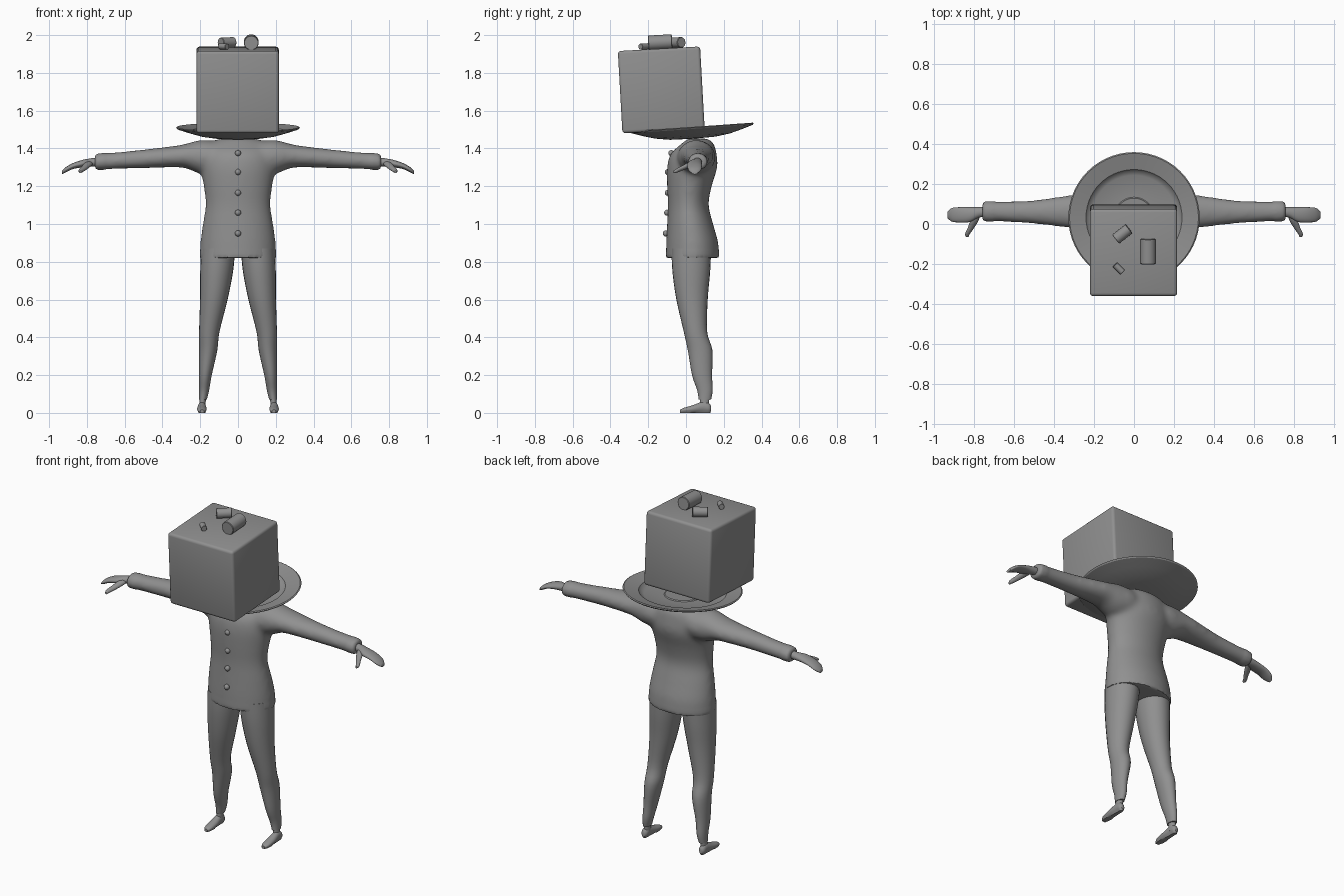
import bpy, bmesh, math
from mathutils import Matrix, Vector

if "Cube" in bpy.data.objects:
    bpy.data.objects.remove(bpy.data.objects["Cube"], do_unlink=True)

grey = bpy.data.materials.new("plain grey")
grey.use_nodes = True
COLOUR = (0.28, 0.28, 0.28, 1)
grey.diffuse_color = COLOUR
grey.node_tree.nodes["Principled BSDF"].inputs["Base Color"].default_value = COLOUR
TILT = math.radians(3.2)


def finish(name, bm, angle=40):
    bmesh.ops.recalc_face_normals(bm, faces=bm.faces)
    mesh = bpy.data.meshes.new(name)
    bm.to_mesh(mesh)
    bm.free()
    mesh.materials.append(grey)
    smooth(mesh, angle)
    obj = bpy.data.objects.new(name, mesh)
    bpy.context.collection.objects.link(obj)
    return obj


def smooth(mesh, angle):
    for p in mesh.polygons:
        p.use_smooth = True
    mesh.set_sharp_from_angle(angle=math.radians(angle))


def refine(rings, steps=4):
    """Catmull-Rom interpolation between the given rings."""
    pts = [rings[0]] + list(rings) + [rings[-1]]
    out = []
    for i in range(1, len(pts) - 2):
        for s in range(steps):
            t = s / steps
            out.append([0.5 * (2 * b + (c - a) * t + (2 * a - 5 * b + 4 * c - d) * t ** 2
                               + (3 * b - a - 3 * c + d) * t ** 3)
                        for a, b, c, d in zip(*pts[i - 1:i + 3])])
    return out + [list(rings[-1])]


def loft(bm, rings, axis, side=1, n=24):
    """Rings are (position along axis, centre a, centre b, radius a, radius b)."""
    loops = []
    for t, a, b, ra, rb in refine(rings):
        loop = []
        for k in range(n):
            w = 2 * math.pi * k / n
            u, v = a + ra * math.cos(w), b + rb * math.sin(w)
            x, y, z = {"x": (t, u, v), "y": (u, t, v), "z": (u, v, t)}[axis]
            loop.append(bm.verts.new((x * side, y, z)))
        loops.append(loop)
    for p, q in zip(loops, loops[1:]):
        for k in range(n):
            j = (k + 1) % n
            bm.faces.new((p[k], p[j], q[j], q[k]))
    faces = [bm.faces.new(loops[0]), bm.faces.new(loops[-1])]
    bmesh.ops.recalc_face_normals(bm, faces=bm.faces)
    return faces


# Coat: body and sleeves fused into one surface, blended at the shoulders
body = [(.82, 0, .035, .202, .141), (.9, 0, .033, .2, .138), (1.0, 0, .022, .187, .122),
        (1.1, 0, .012, .172, .108), (1.2, 0, .018, .182, .118), (1.3, 0, .033, .198, .133),
        (1.37, 0, .04, .19, .122), (1.42, 0, .06, .165, .09), (1.452, 0, .065, .1, .055)]
sleeve = [(0, .05, 1.37, .07, .06), (.12, .055, 1.355, .1, .085), (.2, .055, 1.355, .098, .09),
          (.27, .06, 1.36, .088, .067), (.33, .062, 1.357, .082, .058), (.5, .06, 1.345, .06, .05),
          (.65, .062, 1.335, .052, .045), (.735, .063, 1.33, .051, .044), (.757, .063, 1.328, .044, .037)]
bm = bmesh.new()
loft(bm, body, "z", n=40)
for side in (1, -1):
    loft(bm, sleeve, "x", side)
coat = finish("coat", bm)
remesh = coat.modifiers.new("fuse", "REMESH")
remesh.mode = "VOXEL"
remesh.voxel_size = 0.011
bpy.context.view_layer.objects.active = coat
coat.select_set(True)
bpy.ops.object.modifier_apply(modifier=remesh.name)
bm = bmesh.new()
bm.from_mesh(coat.data)
blend = [v for v in bm.verts if v.co.z > .86 and abs(v.co.x) < .7]
for _ in range(12):
    bmesh.ops.smooth_vert(bm, verts=blend, factor=0.5, use_axis_x=True, use_axis_y=True, use_axis_z=True)
bm.to_mesh(coat.data)
bm.free()
smooth(coat.data, 45)

# Buttons down the front
for i, (z, y) in enumerate([(1.375, -.078), (1.275, -.096), (1.165, -.096), (1.06, -.1), (.95, -.107)]):
    bm = bmesh.new()
    bmesh.ops.create_uvsphere(bm, u_segments=12, v_segments=8, radius=.016,
                              matrix=Matrix.Translation((0, y, z)))
    finish(f"button_{i + 1}", bm, 60)

# Limbs
leg = [(.07, .186, .1, .021, .033), (.12, .18, .1, .027, .041), (.2, .173, .085, .034, .053),
       (.33, .158, .075, .048, .065), (.43, .152, .05, .054, .062), (.6, .128, .032, .073, .083),
       (.75, .113, .028, .087, .1), (.87, .105, .028, .09, .105)]
ankle = [(.02, .19, .098, .02, .027), (.05, .188, .098, .017, .024), (.1, .186, .1, .017, .026)]
foot = [(-.032, .19, .009, .01, .008), (-.01, .191, .014, .022, .013), (.04, .191, .021, .025, .021),
        (.09, .191, .03, .021, .03), (.12, .191, .026, .019, .026), (.133, .191, .022, .01, .014)]
palm = [(.73, .06, 1.33, .024, .023), (.775, .058, 1.326, .026, .022), (.82, .047, 1.32, .037, .02),
        (.87, .046, 1.308, .038, .016), (.91, .046, 1.288, .034, .014), (.932, .046, 1.272, .016, .009)]
thumb = [(-.065, .833, 1.276, .006, .006), (-.05, .832, 1.282, .012, .011),
         (-.02, .815, 1.296, .016, .013), (.015, .798, 1.312, .02, .015), (.045, .785, 1.322, .018, .014)]
for side, label in ((1, "left"), (-1, "right")):
    for part, rings, axis in (("leg", leg, "z"), ("hand", palm, "x"), ("thumb", thumb, "y")):
        bm = bmesh.new()
        loft(bm, rings, axis, side)
        finish(f"{label}_{part}", bm, 50)
    bm = bmesh.new()
    loft(bm, ankle, "z", side)
    loft(bm, foot, "y", side)
    for v in bm.verts:  # flat sole
        v.co.z = 0 if v.co.z < .006 else v.co.z
    finish(f"{label}_foot", bm, 50)

# Plate: lathed profile with a stepped well
profile = [(0, -.026), (.095, -.026), (.1, -.031), (.21, -.03), (.23, -.022), (.24, -.01), (.25, -.008),
           (.322, .007), (.328, .003), (.322, -.004), (.26, -.024), (.2, -.041), (.12, -.053), (0, -.056)]
bm = bmesh.new()
verts = [bm.verts.new((r, 0, z)) for r, z in profile]
edges = [bm.edges.new(pair) for pair in zip(verts, verts[1:])]
bmesh.ops.spin(bm, geom=verts + edges, axis=(0, 0, 1), cent=(0, 0, 0), angle=2 * math.pi, steps=56)
bmesh.ops.remove_doubles(bm, verts=bm.verts, dist=1e-4)
plate = finish("plate", bm, 30)
plate.location = (0, .032, 1.507)
plate.rotation_euler.x = math.radians(4)

# Block head with rounded edges
bm = bmesh.new()
bmesh.ops.create_cube(bm, size=.436)
bmesh.ops.bevel(bm, geom=bm.edges[:], offset=.016, segments=3, profile=.5, affect="EDGES")
head = finish("block_head", bm, 60)
head.location = (-.002, -.131, 1.71)
head.rotation_euler.x = TILT

# Rolls lying on top of the block
rolls = [("large_roll", (.07, -.137, 1.962), .039, .127, 90), ("medium_roll", (-.058, -.05, 1.96), .028, .085, 38),
         ("small_roll", (-.076, -.222, 1.94), .016, .054, -45)]
for name, centre, radius, length, turn in rolls:
    bm = bmesh.new()
    bmesh.ops.create_cone(bm, cap_ends=True, segments=24, radius1=radius, radius2=radius, depth=length)
    bmesh.ops.bevel(bm, geom=[e for e in bm.edges if abs(e.verts[0].co.z - e.verts[1].co.z) < 1e-5],
                    offset=radius * .08, segments=1, affect="EDGES")
    pose = (Matrix.Translation(Vector(centre)) @ Matrix.Rotation(TILT, 4, "X")
            @ Matrix.Rotation(math.radians(turn), 4, "Z") @ Matrix.Rotation(math.pi / 2, 4, "Y"))
    bmesh.ops.transform(bm, matrix=pose, verts=bm.verts)
    finish(name, bm, 35)
